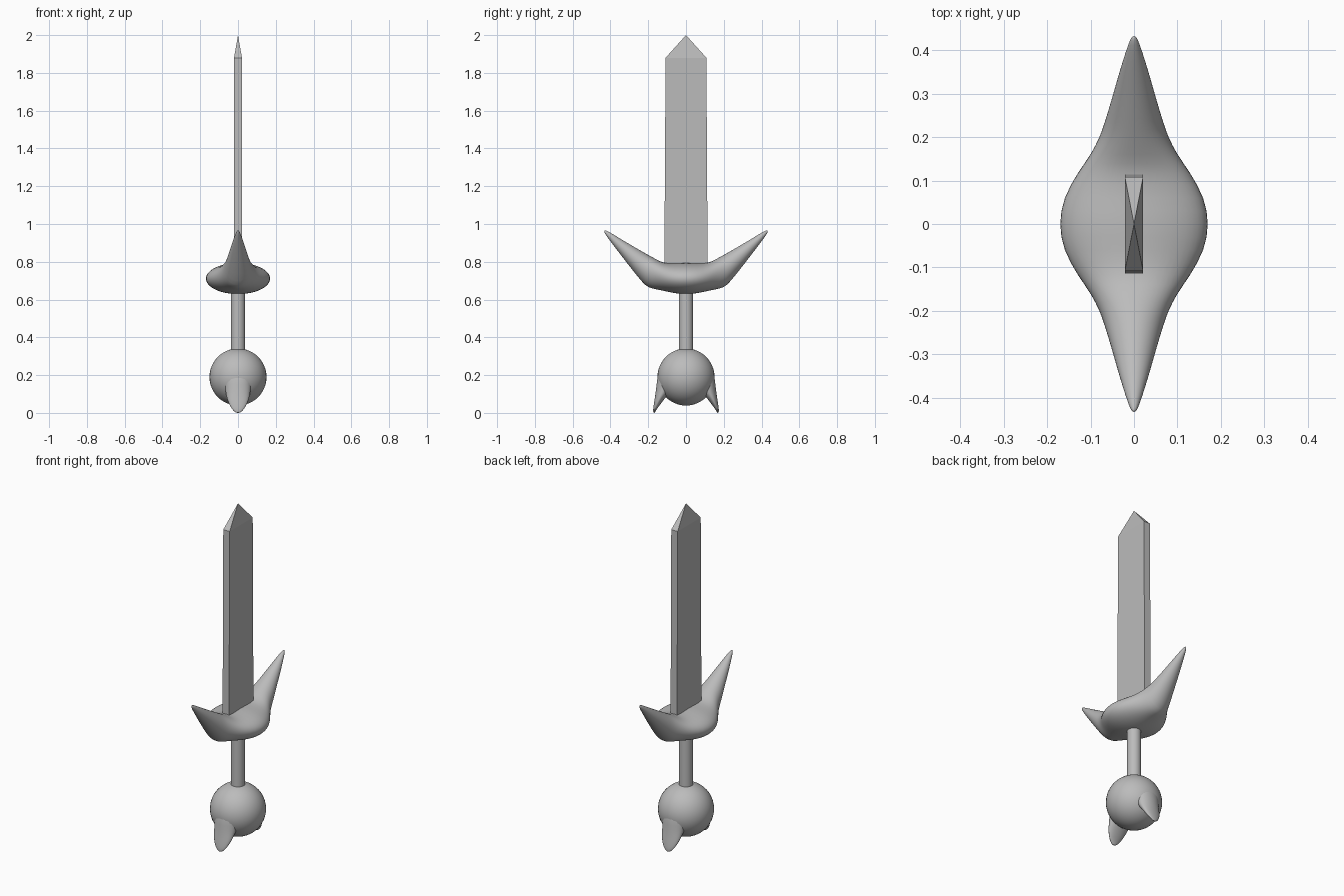
import bpy, bmesh, math

if "Cube" in bpy.data.objects:
    bpy.data.objects.remove(bpy.data.objects["Cube"])

metal = bpy.data.materials.new("grey metal")
metal.diffuse_color = (0.5, 0.5, 0.5, 1)
metal.use_nodes = True
metal.node_tree.nodes["Principled BSDF"].inputs["Base Color"].default_value = metal.diffuse_color


def make(name, bm, smooth=True, subsurf=0):
    bmesh.ops.recalc_face_normals(bm, faces=bm.faces)
    for f in bm.faces:
        f.smooth = smooth
    me = bpy.data.meshes.new(name)
    bm.to_mesh(me)
    bm.free()
    me.materials.append(metal)
    ob = bpy.data.objects.new(name, me)
    bpy.context.collection.objects.link(ob)
    if subsurf:
        m = ob.modifiers.new("smooth", 'SUBSURF')
        m.levels = m.render_levels = subsurf
    return ob


def loft(bm, rings):
    """Skin a list of point rings and close both ends."""
    loops = [[bm.verts.new(p) for p in r] for r in rings]
    n = len(loops[0])
    for a, b in zip(loops, loops[1:]):
        for i in range(n):
            j = (i + 1) % n
            bm.faces.new((a[i], a[j], b[j], b[i]))
    bm.faces.new(loops[0])
    bm.faces.new(loops[-1][::-1])


N = 24
ANG = [2 * math.pi * i / N for i in range(N)]

# blade: flat box with a four-sided point
bm = bmesh.new()
rings = [[bm.verts.new((sx * 0.021, sy * w, z)) for sx, sy in
          ((-1, -1), (1, -1), (1, 1), (-1, 1))]
         for w, z in ((0.115, 0.70), (0.108, 1.88))]
tip = bm.verts.new((0, 0, 2.0))
bm.faces.new(rings[0])
for i in range(4):
    j = (i + 1) % 4
    bm.faces.new((rings[0][i], rings[0][j], rings[1][j], rings[1][i]))
    bm.faces.new((rings[1][i], rings[1][j], tip))
make("blade", bm, smooth=False)

# guard: lofted body with two upswept horns; (y, half width, top, bottom)
half = [(0.06, 0.165, 0.791, 0.632), (0.12, 0.130, 0.793, 0.646),
        (0.16, 0.100, 0.815, 0.654), (0.20, 0.080, 0.837, 0.662),
        (0.23, 0.069, 0.854, 0.688), (0.30, 0.048, 0.894, 0.777),
        (0.35, 0.034, 0.924, 0.842), (0.40, 0.018, 0.954, 0.908),
        (0.425, 0.009, 0.968, 0.942), (0.433, 0.003, 0.967, 0.957)]
stations = ([(-y, w, t, b) for y, w, t, b in reversed(half)]
            + [(0, 0.175, 0.796, 0.626)] + half)
bm = bmesh.new()
loft(bm, [[(w * math.cos(a), y, (t + b) / 2 + (t - b) / 2 * math.sin(a))
           for a in ANG] for y, w, t, b in stations])
make("guard", bm, subsurf=1)

# grip
bm = bmesh.new()
loft(bm, [[(0.038 * math.cos(a), 0.038 * math.sin(a), z) for a in ANG]
          for z in (0.30, 0.68)])
grip = make("grip", bm)
for p in grip.data.polygons:
    p.use_smooth = abs(p.normal.z) < 0.5

# pommel ball
bm = bmesh.new()
bmesh.ops.create_uvsphere(bm, u_segments=40, v_segments=24, radius=0.151)
bmesh.ops.translate(bm, verts=bm.verts, vec=(0, 0, 0.19))
make("pommel", bm)

# two fangs hanging from the pommel; (z, inner y, outer y, half width)
fang = [(0.25, 0.07, 0.125, 0.060), (0.20, 0.06, 0.151, 0.072),
        (0.15, 0.06, 0.156, 0.072), (0.11, 0.08, 0.161, 0.066),
        (0.08, 0.110, 0.165, 0.060), (0.05, 0.132, 0.170, 0.050),
        (0.02, 0.155, 0.174, 0.032), (0.006, 0.162, 0.174, 0.018),
        (0.0, 0.165, 0.172, 0.008)]
for side, label in ((-1, "front"), (1, "back")):
    bm = bmesh.new()
    loft(bm, [[(w * math.cos(a),
                side * ((i + o) / 2 + (o - i) / 2 * math.sin(a)), z)
               for a in ANG] for z, i, o, w in fang])
    make("pommel_fang_" + label, bm, subsurf=1)
